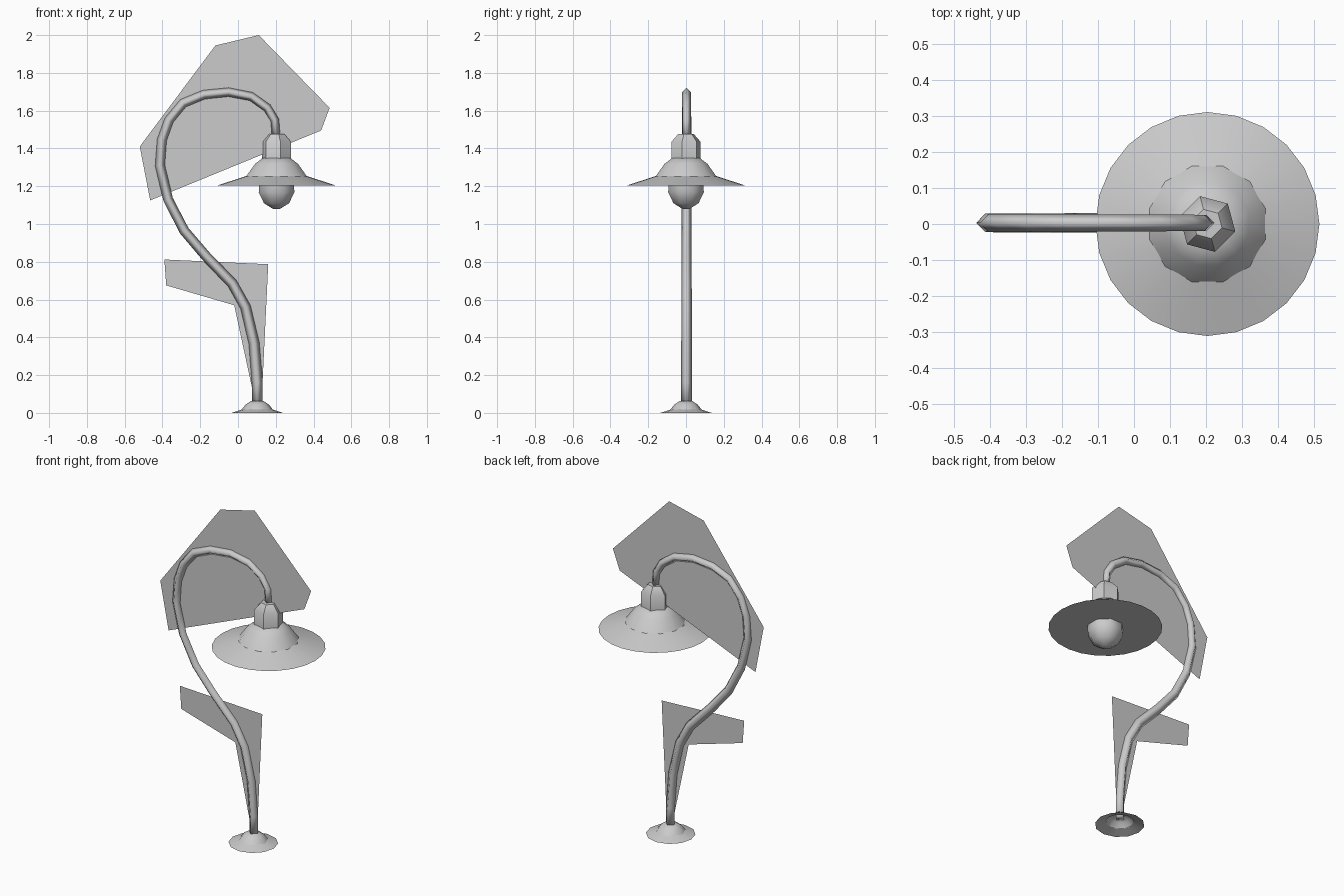
import bpy, math
from mathutils import Vector

cube = bpy.data.objects.get("Cube")
if cube:
    bpy.data.objects.remove(cube, do_unlink=True)

grey = bpy.data.materials.new("plain grey")
grey.use_nodes = True
colour = (0.6, 0.6, 0.6, 1)
grey.diffuse_color = colour
grey.node_tree.nodes["Principled BSDF"].inputs["Base Color"].default_value = colour


def make(name, verts, faces, smooth=None):
    mesh = bpy.data.meshes.new(name)
    mesh.from_pydata(verts, [], faces)
    mesh.materials.append(grey)
    obj = bpy.data.objects.new(name, mesh)
    bpy.context.collection.objects.link(obj)
    if smooth:
        bpy.ops.object.select_all(action='DESELECT')
        obj.select_set(True)
        bpy.context.view_layer.objects.active = obj
        bpy.ops.object.shade_smooth_by_angle(angle=math.radians(smooth))
    return obj


def skin(rings, sides):
    return [(r * sides + i, r * sides + (i + 1) % sides,
             (r + 1) * sides + (i + 1) % sides, (r + 1) * sides + i)
            for r in range(rings - 1) for i in range(sides)]


def lathe(name, x, profile, sides, turn=0, bottom=False, top=False, smooth=40):
    """Revolve (radius, height) pairs, listed from bottom to top."""
    verts = []
    for r, z in profile:
        for i in range(sides):
            a = math.radians(turn) + math.tau * i / sides
            verts.append((x + r * math.cos(a), r * math.sin(a), z))
    faces = skin(len(profile), sides)
    if bottom:
        faces.append(tuple(reversed(range(sides))))
    if top:
        faces.append(tuple(range(len(verts) - sides, len(verts))))
    return make(name, verts, faces, smooth)


def tube(name, path, start, end, y, sides=4):
    """Tapered tube along (x, z) points."""
    pts = [Vector((x, y, z)) for x, z in path]
    verts = []
    for k, p in enumerate(pts):
        d = (pts[min(k + 1, len(pts) - 1)] - pts[max(k - 1, 0)]).normalized()
        side = Vector((d.z, 0, -d.x))
        r = start + (end - start) * k / (len(pts) - 1)
        for i in range(sides):
            a = math.tau * i / sides
            verts.append(p + side * r * math.cos(a) + Vector((0, r * math.sin(a), 0)))
    n = len(verts)
    faces = skin(len(pts), sides)
    faces += [tuple(reversed(range(sides))), tuple(range(n - sides, n))]
    return make(name, verts, faces, 100)


def plate(name, outline, y):
    return make(name, [(x, y, z) for x, z in outline], [tuple(range(len(outline)))])


FOOT, LAMP, MID = 0.102, 0.204, 0.003

# Foot: open flange with a small dome
lathe("foot_flange", FOOT, [(0.136, 0.0), (0.075, 0.02)], 12)
lathe("foot_dome", FOOT, [(0.082, 0.018), (0.062, 0.044), (0.035, 0.062)], 8, top=True)

# Swan-neck pole
tube("curved_pole", [
    (0.102, 0.04), (0.102, 0.16), (0.085, 0.37), (0.04, 0.56), (-0.03, 0.685),
    (-0.17, 0.83), (-0.285, 0.965), (-0.37, 1.13), (-0.413, 1.31), (-0.403, 1.445),
    (-0.365, 1.55), (-0.29, 1.64), (-0.18, 1.685), (-0.05, 1.698), (0.07, 1.675),
    (0.155, 1.615), (0.195, 1.55), (0.202, 1.46)], 0.029, 0.022, MID)

# Lamp head
lathe("socket_cap", LAMP, [(0.08, 1.33), (0.08, 1.435), (0.042, 1.477)], 6, -15, top=True)
lathe("shade_dome", LAMP, [(0.168, 1.25), (0.118, 1.318), (0.075, 1.35)], 12, 15, top=True)
lathe("shade_brim", LAMP, [(0.311, 1.205), (0.15, 1.257)], 24, bottom=True)
lathe("bulb", LAMP, [(0.02, 1.08), (0.072, 1.11), (0.102, 1.168), (0.1, 1.22)],
      8, 22.5, bottom=True, smooth=60)

# Thin flat panels behind the pole
plate("upper_panel", [(-0.52, 1.41), (-0.465, 1.125), (0.44, 1.495),
                      (0.485, 1.615), (0.11, 2.0), (-0.12, 1.945)], MID)
plate("lower_panel", [(-0.39, 0.812), (-0.38, 0.675), (-0.02, 0.57),
                      (0.09, 0.06), (0.125, 0.06), (0.16, 0.787)], MID)
